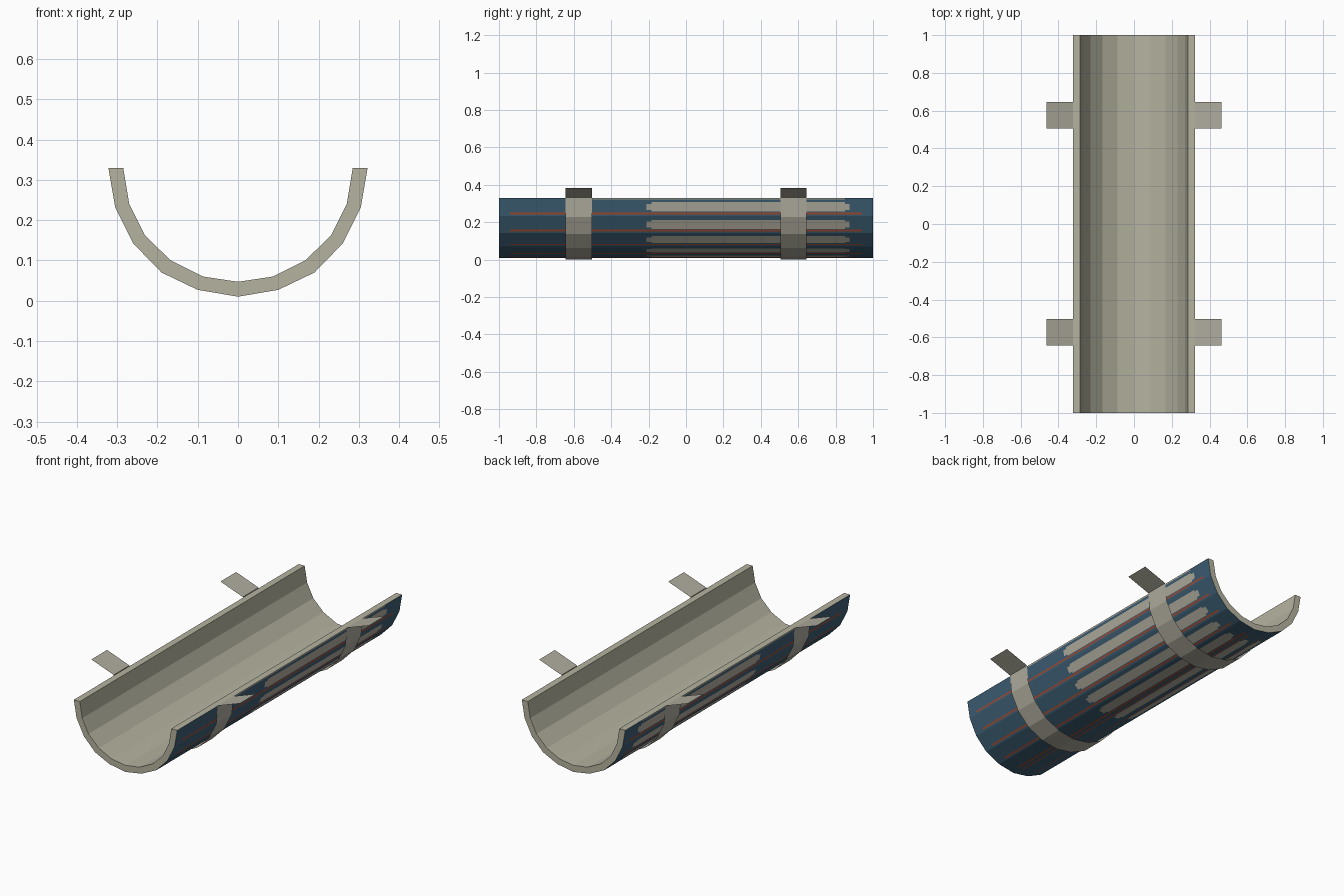
import bpy, bmesh

if "Cube" in bpy.data.objects:
    bpy.data.objects.remove(bpy.data.objects["Cube"])


def material(name, rgb):
    m = bpy.data.materials.new(name)
    m.diffuse_color = (*rgb, 1)
    m.use_nodes = True
    m.node_tree.nodes["Principled BSDF"].inputs["Base Color"].default_value = m.diffuse_color
    return m


CREAM = material("cream", (0.46, 0.45, 0.35))
PALE = material("pale_grey_cream", (0.43, 0.41, 0.34))
BLUE = material("dark_blue", (0.046, 0.112, 0.172))
ORANGE = material("rust_orange", (0.37, 0.07, 0.03))


def mirrored(half):
    """Half profile from the bottom up to the right rim -> full, left to right."""
    return [(-x, z) for x, z in half[:0:-1]] + half


def finish(bm, name, mats):
    me = bpy.data.meshes.new(name)
    bm.to_mesh(me)
    bm.free()
    ob = bpy.data.objects.new(name, me)
    for m in mats:
        me.materials.append(m)
    bpy.context.collection.objects.link(ob)
    return ob


# Half profiles of the trough
outer = [(0, 0.01), (0.10, 0.027), (0.19, 0.07), (0.26, 0.142), (0.305, 0.232), (0.322, 0.33)]
inner = [(0, 0.047), (0.087, 0.06), (0.167, 0.10), (0.231, 0.162), (0.27, 0.24), (0.285, 0.33)]

# Each outer facet is divided into painted strips
T = [0, 0.10, 0.20, 0.25, 0.34, 0.68, 0.77, 0.92, 1]
fine = [outer[0]]
for (x0, z0), (x1, z1) in zip(outer, outer[1:]):
    fine += [(x0 + (x1 - x0) * t, z0 + (z1 - z0) * t) for t in T[1:]]
Y = [-1, -0.94, -0.5, -0.21, -0.185, 0.85, 0.875, 0.94, 1]


def paint(i, y):
    """Colour slot of outer strip i (counted from the bottom) at length y."""
    strip, facet = i % 8, i // 8
    if strip == 1 and -0.94 < y < 0.94:
        return 3
    if strip in (3, 5) and -0.185 < y < 0.85:
        return 1
    if strip == 4 and -0.21 < y < 0.875:
        return 1
    if strip == 7 and facet == 4 and -0.5 < y < 0.85:
        return 1
    return 2


# Trough: closed section swept along y, painted on the outside
bm = bmesh.new()
section = mirrored(fine) + mirrored(inner)[::-1]
n, half = len(section), len(fine) - 1
rings = [[bm.verts.new((x, y, z)) for x, z in section] for y in Y]
for a, b, y0, y1 in zip(rings, rings[1:], Y, Y[1:]):
    for k in range(n):
        f = bm.faces.new((a[k], a[(k + 1) % n], b[(k + 1) % n], b[k]))
        if k < 2 * half:
            i = k - half if k >= half else half - 1 - k
            f.material_index = paint(i, (y0 + y1) / 2)
bm.faces.new(rings[0])
bm.faces.new(rings[-1][::-1])
bmesh.ops.recalc_face_normals(bm, faces=bm.faces)
finish(bm, "trough", [CREAM, PALE, BLUE, ORANGE])

# Straps: thin sheets hugging the outside, ending in raised tabs
strap = mirrored([(0, 0), (0.102, 0.017), (0.196, 0.062), (0.268, 0.136),
                  (0.314, 0.229), (0.324, 0.333), (0.463, 0.383)])
for name, y in (("front_strap", -0.573), ("back_strap", 0.575)):
    bm = bmesh.new()
    rows = [[bm.verts.new((x, y + s * 0.07, z)) for x, z in strap] for s in (-1, 1)]
    for k in range(len(strap) - 1):
        bm.faces.new((rows[0][k], rows[1][k], rows[1][k + 1], rows[0][k + 1]))
    finish(bm, name, [PALE])
